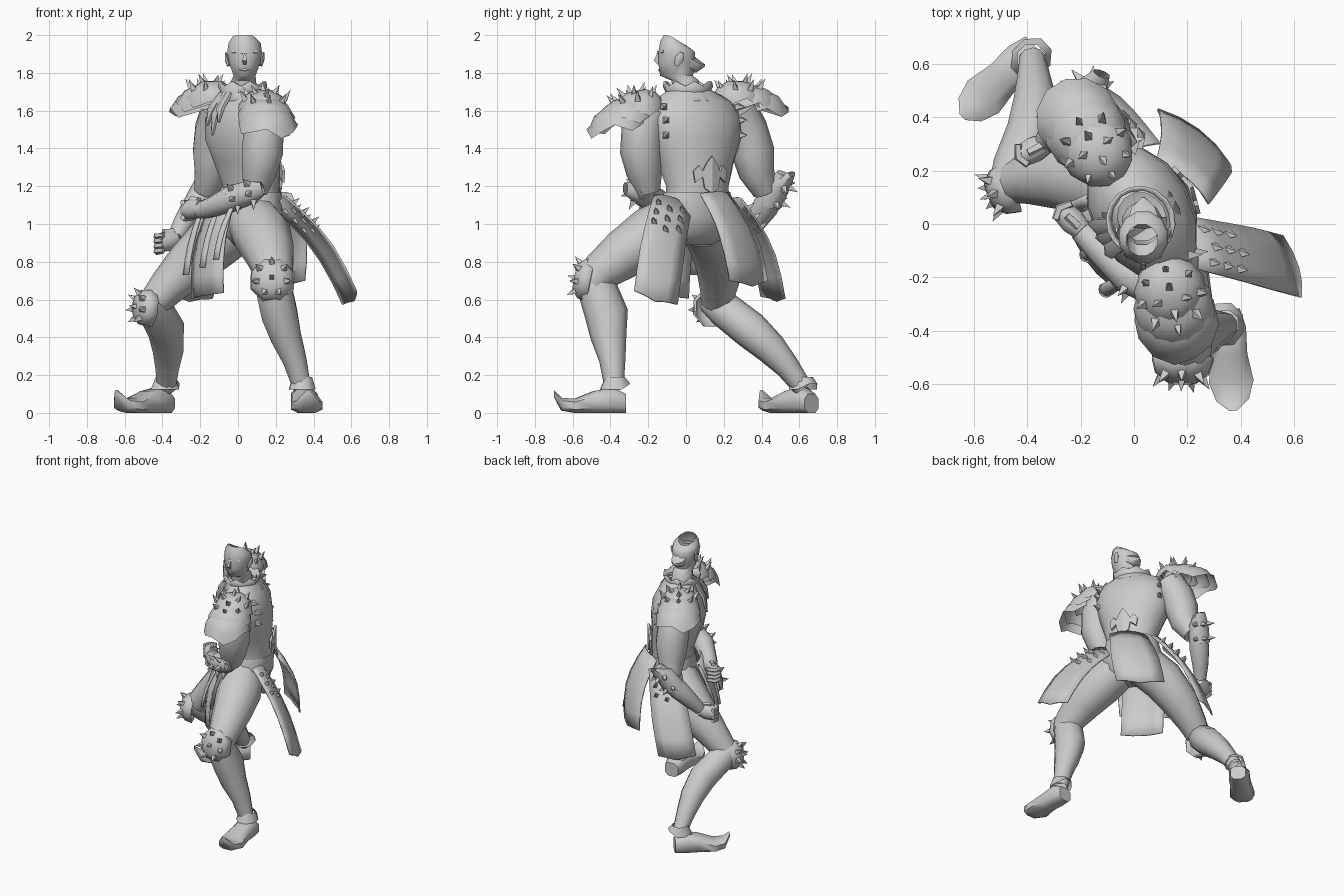
import bpy, bmesh, math
from mathutils import Vector as V

if "Cube" in bpy.data.objects:
    bpy.data.objects.remove(bpy.data.objects["Cube"])

mat = bpy.data.materials.new("stone_grey")
mat.diffuse_color = (0.6, 0.6, 0.6, 1)
mat.use_nodes = True
mat.node_tree.nodes["Principled BSDF"].inputs["Base Color"].default_value = mat.diffuse_color
L = V((0.48, -0.877, 0))      # body's left
F = V((-0.877, -0.48, 0))     # body's front
Z = V((0, 0, 1))


def finish(name, bm, smooth=40, thick=0):
    bmesh.ops.recalc_face_normals(bm, faces=bm.faces)
    me = bpy.data.meshes.new(name)
    bm.to_mesh(me)
    bm.free()
    ob = bpy.data.objects.new(name, me)
    bpy.context.collection.objects.link(ob)
    me.materials.append(mat)
    if thick:
        m = ob.modifiers.new("thickness", 'SOLIDIFY')
        m.thickness, m.offset = thick, 0
    if smooth:
        bpy.ops.object.select_all(action='DESELECT')
        ob.select_set(True)
        bpy.context.view_layer.objects.active = ob
        bpy.ops.object.shade_smooth_by_angle(angle=math.radians(smooth))
    return ob


def loft(name, pts, hint, axis=None, n=10, caps=(True, True), power=1, warp=None, smooth=50, thick=0):
    """Tube through (x, y, z, radius along hint, radius across)."""
    bm = bmesh.new()
    P = [V(p[:3]) for p in pts]
    rings = []
    for i, p in enumerate(pts):
        t = axis or (P[min(i + 1, len(P) - 1)] - P[max(i - 1, 0)]).normalized()
        u = (hint - t * hint.dot(t)).normalized()
        w = t.cross(u)
        ring = []
        for k in range(n):
            a = math.tau * (k + .5) / n
            c, s = [math.copysign(abs(q) ** power, q) for q in (math.cos(a), math.sin(a))]
            co = P[i] + u * p[3] * c + w * p[-1] * s
            ring.append(bm.verts.new(warp(co, i, k) if warp else co))
        rings.append(ring)
    for a, b in zip(rings, rings[1:]):
        for k in range(n):
            bm.faces.new((a[k], a[(k + 1) % n], b[(k + 1) % n], b[k]))
    for on, r in zip(caps, (rings[0], rings[-1])):
        if on:
            bm.faces.new(r)
    return finish(name, bm, smooth, thick)


def spikes(name, items, r=.021, h=.055):
    """Four-sided studs: (base point, direction)."""
    bm = bmesh.new()
    for p, d in items:
        d = V(d).normalized()
        u = d.orthogonal().normalized()
        w = d.cross(u)
        p = V(p) - d * .01
        base = [bm.verts.new(p + (u * math.cos(a) + w * math.sin(a)) * r)
                for a in (0, math.pi / 2, math.pi, math.pi * 1.5)]
        tip = bm.verts.new(p + d * h)
        bm.faces.new(base)
        for k in range(4):
            bm.faces.new((base[k], base[(k + 1) % 4], tip))
    finish(name, bm, 0)


def flap(name, top, bot, wdir, w0, w1, out, bulge=.05, tip=.04, thick=.01):
    """Curved hanging cloth panel; returns its surface function."""
    bm = bmesh.new()
    top, bot, wdir, out = V(top), V(bot), V(wdir).normalized(), V(out).normalized()

    def at(s, t):
        w = w0 + (w1 - w0) * min(1, t * 1.6)
        return (top.lerp(bot, t) + wdir * w * s - Z * tip * (1 - abs(s)) * t
                + out * bulge * (math.sin(t * math.pi) + .7 * (1 - s * s)))
    rows = [[bm.verts.new(at(s / 2, i / 5)) for s in range(-2, 3)] for i in range(6)]
    for a, b in zip(rows, rows[1:]):
        for k in range(4):
            bm.faces.new((a[k], a[k + 1], b[k + 1], b[k]))
    finish(name, bm, 50, thick)
    return at


# torso, pelvis and belt
loft("torso", [(.07, .06, 1.12, .18, .14), (.07, .06, 1.2, .175, .145), (.05, .05, 1.32, .215, .165),
               (.03, .045, 1.45, .265, .19), (.03, .04, 1.56, .28, .18), (.03, .03, 1.65, .23, .14),
               (.03, .02, 1.72, .1, .09)], L, Z, 14, (False, False))
loft("pelvis", [(.05, .04, .89, .12, .08), (.05, .04, .95, .2, .14), (.06, .05, 1.04, .22, .165),
                (.07, .06, 1.17, .185, .155)], L, Z, 14, (True, False))

# ragged collar around the neck
def ragged(co, i, k):
    return co + Z * (.025 if i == 2 and k % 2 else 0)
loft("collar", [(.03, .02, 1.65, .17, .14), (.025, .01, 1.695, .115, .11), (.025, .01, 1.73, .13, .125)],
     L, Z, 16, (False, False), warp=ragged, thick=.01)

# head with a slanted open crown
def crown(co, i, k):
    if i > 4:
        co.z -= max(0, co.y + .09) * (.35 if i == 5 else .6)
    return co
loft("head", [(.03, .01, 1.66, .075, .075), (.03, -.005, 1.76, .068, .075), (.035, -.05, 1.785, .06, .09),
              (.035, -.05, 1.85, .085, .1), (.035, -.05, 1.91, .095, .1), (.035, -.05, 1.965, .088, .09),
              (.03, -.06, 2.0, .06, .06)], V((1, 0, 0)), Z, 12, (False, False), warp=crown)
loft("nose", [(.035, -.14, 1.91, .01, .012), (.035, -.156, 1.865, .015, .02), (.035, -.143, 1.845, .013, .01)],
     V((1, 0, 0)), Z, 4)
loft("brow", [(-.03, -.115, 1.912, .01), (.035, -.144, 1.906, .012), (.1, -.115, 1.912, .01)], Z, n=5)
loft("mouth", [(.01, -.133, 1.815, .007), (.035, -.138, 1.815, .01), (.06, -.133, 1.815, .007)], Z, n=5)
for s in (-1, 1):
    loft("ear", [(.035 + s * .083, -.05, 1.84, .012, .012), (.035 + s * .095, -.035, 1.875, .012, .025),
                 (.035 + s * .1, -.02, 1.905, .005, .012)], V((1, 0, 0)), n=6)
loft("hair_tuft", [(.035, .0, 1.86, .07, .05), (.035, .06, 1.835, .05, .035), (.035, .1, 1.84, .006, .006)],
     V((1, 0, 0)), n=6)

# legs
loft("left_thigh", [(.08, -.05, 1.02, .14), (.13, -.18, .94, .155), (.17, -.33, .84, .133),
                    (.19, -.45, .75, .106), (.19, -.5, .69, .1)], V((1, 0, 0)), caps=(False, False))
loft("left_shin", [(.19, -.49, .76, .08, .08), (.19, -.47, .66, .1, .105), (.22, -.42, .52, .1, .115),
                   (.255, -.41, .4, .085, .095), (.3, -.39, .28, .066, .07), (.34, -.38, .13, .05, .05)],
     V((1, 0, 0)), caps=(False, False))
loft("right_thigh", [(0, .11, 1.0, .15), (-.12, .16, .91, .15), (-.26, .18, .78, .13),
                     (-.38, .17, .66, .1), (-.44, .16, .59, .085)], V((0, 1, 0)), caps=(False, False))
loft("right_shin", [(-.48, .12, .6, .07), (-.44, .2, .55, .095), (-.38, .34, .44, .1),
                    (-.37, .45, .34, .085), (-.375, .54, .24, .065), (-.38, .62, .13, .05)],
     V((1, 0, 0)), caps=(False, False))

# knee guards
def guard(side, c, d, q):
    c, d = V(c), V(d).normalized()
    u = (Z - d * Z.dot(d)).normalized()
    w = d.cross(u)
    loft(side + "_knee_guard", [(*(c - d * .05), .12 * q, .12 * q), (*c, .11 * q, .105 * q),
                                (*(c + d * .035), .07 * q, .06 * q)], u, d, 8, (False, True), thick=.01)
    spikes(side + "_knee_studs", [(c + d * .03 + (u * math.cos(a) + w * math.sin(a)) * .085 * q,
           d + (u * math.cos(a) + w * math.sin(a)) * .8) for a in (i * math.tau / 7 for i in range(7))]
           + [(c + d * .04, d)], .022, .05)
guard("left", (.18, -.55, .71), (-.05, -1, .2), 1)
guard("right", (-.505, .12, .56), (-.9, -.35, .1), .85)

# boots with curled toes
for side, heel, d, ankle in (("left", (.345, -.32), (.07, -1), (.34, -.375)),
                             ("right", (-.37, .665), (-.72, -.7), (-.385, .62))):
    d = V((*d, 0)).normalized()
    st = ((0, .05, 0, .1), (.07, .068, 0, .135), (.17, .066, 0, .115), (.27, .082, 0, .075),
          (.34, .06, .012, .08), (.38, .015, .085, .12))
    loft(side + "_foot", [(heel[0] + d.x * q, heel[1] + d.y * q, (lo + hi) / 2, w * 1.08, (hi - lo) / 1.9)
                          for q, w, lo, hi in st], Z.cross(d), d, 8, power=.7,
         warp=lambda co, i, k: V((co.x, co.y, max(co.z, 0))))
    loft(side + "_boot_cuff", [(*ankle, .125, .085, .075), (*ankle, .19, .055, .055)], d, Z, 8, (False, False),
         warp=lambda co, i, k: co + Z * (.03 * (k in (3, 4)) if i == 0 else 0))

# arms
loft("left_arm", [(.12, -.2, 1.6, .11), (.135, -.23, 1.5, .112), (.13, -.235, 1.38, .114),
                  (.11, -.22, 1.27, .095), (.09, -.2, 1.17, .065)], V((1, 0, 0)))
loft("left_forearm", [(.14, -.22, 1.19, .03), (.09, -.23, 1.175, .06), (-.02, -.19, 1.14, .072),
                      (-.13, -.09, 1.09, .056), (-.2, -.02, 1.07, .045)], Z)
loft("right_arm", [(-.09, .27, 1.6, .11), (-.12, .32, 1.5, .112), (-.13, .355, 1.38, .114),
                   (-.14, .375, 1.27, .095), (-.17, .42, 1.17, .065)], V((1, 0, 0)))
loft("right_forearm", [(-.13, .51, 1.27, .03), (-.17, .475, 1.18, .06), (-.23, .42, 1.09, .07),
                       (-.29, .36, 1.0, .056), (-.33, .31, .93, .043)], V((1, 0, 0)))
for side, c, d in (("left", (-.23, .01, 1.08), (-.6, .6, -.1)), ("right", (-.37, .28, .91), (-.8, -.4, -.2))):
    c, d = V(c), V(d).normalized()
    w = d.cross(Z).normalized()
    loft(side + "_hand", [(*(c - d * .05), .045, .04), (*c, .056, .052), (*(c + d * .06), .05, .045)], Z, n=8)
    for i in range(4):
        p = c + d * .05 + Z * (.04 - .027 * i)
        loft(side + "_finger", [(*(p - w * .04), .015), (*(p + d * .02), .018), (*(p + w * .045), .014)], Z, n=5)
    loft(side + "_thumb", [(*(c + Z * .04 - d * .03), .02), (*(c + Z * .055 + d * .03), .016)], d.cross(Z), n=5)

# spiked elbow plates
for side, c, ax, d in (("left", (.04, -.225, 1.16), (-.8, .45, -.25), (.3, -.9, .1)),
                       ("right", (-.18, .475, 1.18), (-.4, -.4, -.8), (.35, .85, .1))):
    c, ax = V(c), V(ax).normalized()
    d = (V(d) - ax * V(d).dot(ax)).normalized()
    w = ax.cross(d)
    loft(side + "_elbow_plate", [(*(c - ax * .13 + d * .04), .015, .035), (*(c - ax * .04), .066, .068),
                                 (*(c + ax * .08), .072, .072)], d, ax, 8, (False, False))
    spikes(side + "_elbow_studs", [(c + ax * q + (d * math.cos(a) + w * math.sin(a)) * .068,
           d * math.cos(a) + w * math.sin(a)) for q in (-.05, .05) for a in (-1, -.1, .8)], .022, .055)

# layered shoulder guards, each a stack of wavy domes
for side, c, d in (("left", (.135, -.25, 1.62), (.2, -.94, -.2)), ("right", (-.135, .27, 1.67), (-.52, .83, .03))):
    c, d = V(c), V(d).normalized()
    w = d.cross(Z).normalized()
    up = w.cross(d)
    for r, q, z in ((.135, 0, .01), (.15, .07, -.015), (.155, .12, -.045)):
        p = c + d * q + up * z
        loft(side + "_shoulder_layer", [(*(p - up * .04 + d * .015), r * 1.06, r * 1.02),
             (*p, r, r * .95), (*(p + up * .045), r * .8, r * .76), (*(p + up * .075), r * .4, r * .4)],
             d, up, 12, (False, True), warp=lambda co, j, k, up=up: co + up * .025 * (k % 3 - 1) * (j == 0))
    spikes(side + "_shoulder_studs", [(c + up * z + d * (.02 + math.cos(a) * r) + w * math.sin(a) * r,
           up + (d * math.cos(a) + w * math.sin(a)) * .6)
           for r, z, m in ((.05, .078, 4), (.11, .05, 8)) for a in (i * math.tau / m for i in range(m))], .022, .065)

# studs down the shoulder blades
spikes("back_studs", [(V((.03, .04, z)) + L * s * .225 - F * (.11 if z < 1.6 else .085), -F + L * s * .5)
                      for s in (-1, 1) for z in (1.47, 1.55, 1.62)], .024, .055)

# skirt panels
left = flap("left_hip_flap", (.21, -.07, 1.12), (.59, -.16, .61), (.3, -1, .32), .11, .125, (.7, -.1, .6), .045)
right = flap("right_hip_flap", (.0, .25, 1.12), (-.25, .46, .61), (-.87, -.48, .05), .11, .13, (-.25, .75, .6), .045)
flap("back_flap", (.18, .15, 1.16), (.22, .33, .7), (.8, -.6, 0), .125, .165, (.65, .7, .3), .045)
flap("front_flap", (-.07, -.03, 1.14), (-.16, -.11, .62), (.55, -.83, .1), .12, .15, F, .04, .0)
for side, at, d in (("left", left, V((.7, -.1, .6))), ("right", right, V((-.25, .75, .6)))):
    spikes(side + "_hip_studs", [(at(s * .6, .1 + i * .11 + .04 * (s == 0)), d)
                                 for i in range(3) for s in (-1, 0, 1)], .024, .055)
for k, s in enumerate((-.16, .02, .17)):
    p = V((-.09, -.045, 1.13)) + L * s
    flap("hanging_strap", p, p + F * .12 - Z * (.4 - .04 * k), L, .016, .025, F, .02, 0, .008)

# crest plate on the back of the belt, mirrored outline
half = [(0, 1.16), (.04, 1.19), (.05, 1.25), (.09, 1.22), (.1, 1.28), (.07, 1.31), (.05, 1.28), (.03, 1.32), (0, 1.36)]
bm = bmesh.new()
for s in (-1, 1):
    bm.faces.new([bm.verts.new(V((.065, .055, z)) + L * x * s - F * (.172 - x * .25)) for x, z in half])
bmesh.ops.remove_doubles(bm, verts=bm.verts, dist=.001)
finish("back_crest", bm, 0, .015)

# scarf ends over the chest
for s, z in ((-.06, 1.52), (.0, 1.47), (.07, 1.54)):
    a = V((.03, .02, 1.69)) + F * .11 + L * s * .6
    b = V((.03, .04, z)) + F * .19 + L * s
    loft("scarf_end", [(*a, .03, .018), (*(a.lerp(b, .5) + F * .02), .035, .016), (*b, .008, .008)], L, n=6)
